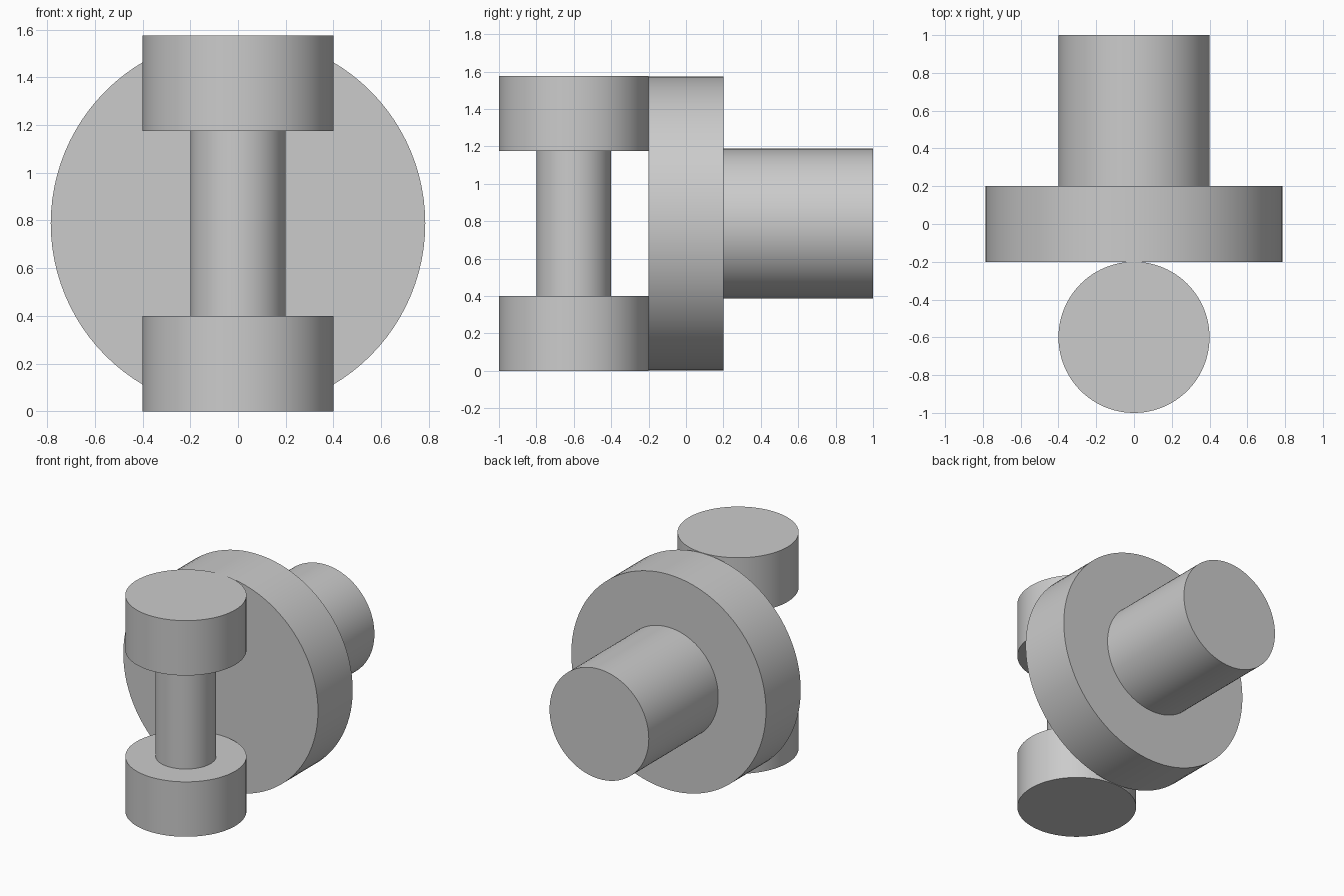
import bpy
import math

cube = bpy.data.objects.get("Cube")
if cube:
    bpy.data.objects.remove(cube, do_unlink=True)

# Single grey finish
grey = bpy.data.materials.new("plain_grey")
grey.use_nodes = True
colour = (0.6, 0.6, 0.6, 1)
grey.diffuse_color = colour
grey.node_tree.nodes["Principled BSDF"].inputs["Base Color"].default_value = colour


def cylinder(name, radius, length, location, along_y=False):
    """Smooth-sided cylinder with crisp flat ends."""
    tilt = math.pi / 2 if along_y else 0
    bpy.ops.mesh.primitive_cylinder_add(
        vertices=96, radius=radius, depth=length,
        location=location, rotation=(tilt, 0, 0))
    part = bpy.context.object
    part.name = name
    part.data.materials.append(grey)
    bpy.ops.object.transform_apply(location=False, rotation=True, scale=True)
    bpy.ops.object.shade_smooth_by_angle(angle=math.radians(30))
    return part


height = 1.575
middle = height / 2
roller = 0.4
pin_y = -0.6

# Rear shaft and the wide disc it carries
cylinder("rear_shaft", roller, 0.8, (0, 0.6, middle), along_y=True)
cylinder("main_disc", 0.785, 0.4, (0, 0, middle), along_y=True)

# Upright spool: two end rollers joined by a thinner pin
cylinder("spool_pin", 0.2, height - 2 * roller, (0, pin_y, middle))
for name, z in (("lower_roller", roller / 2), ("upper_roller", height - roller / 2)):
    cylinder(name, roller, roller, (0, pin_y, z))
